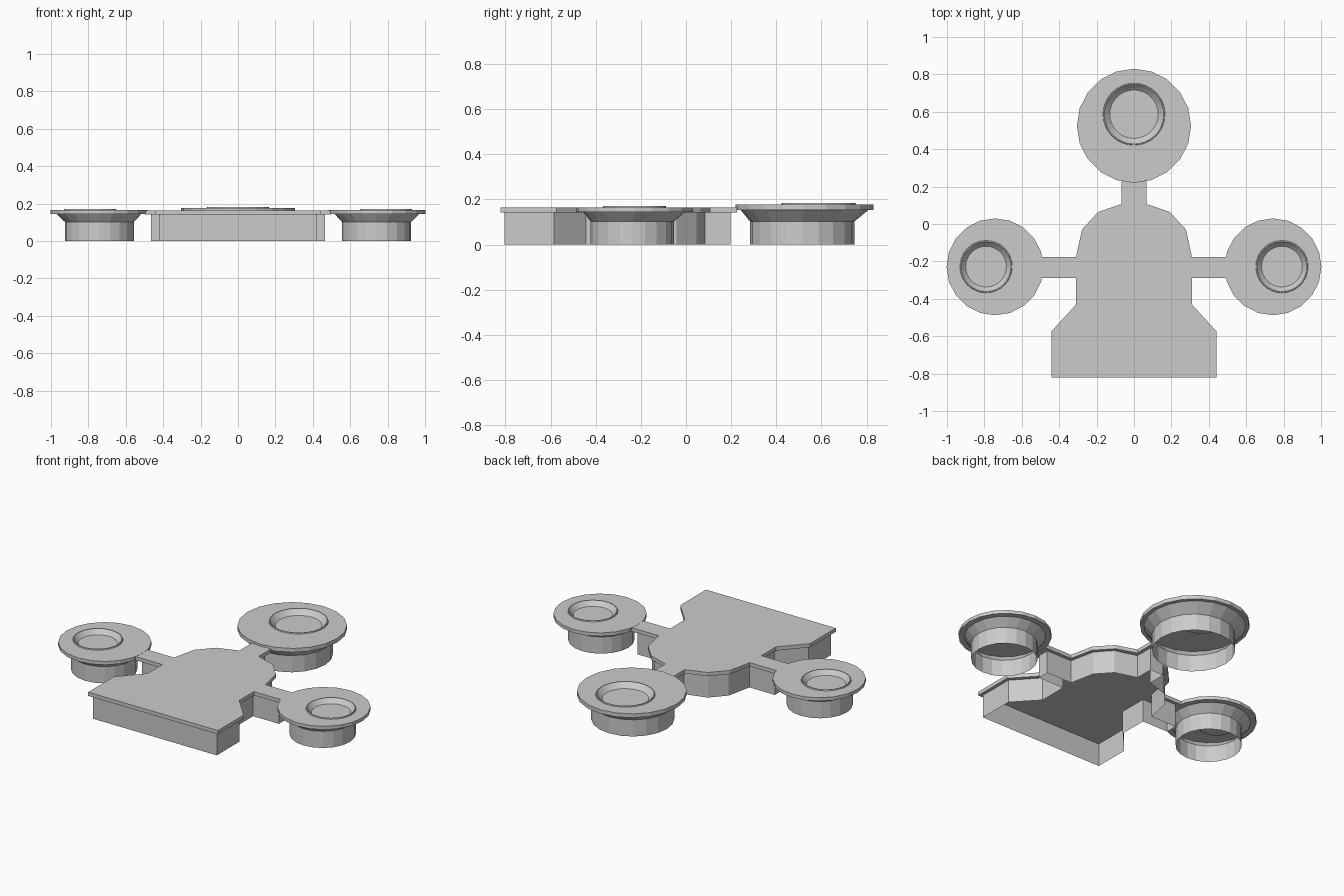
import bpy, bmesh, math

if "Cube" in bpy.data.objects:
    bpy.data.objects.remove(bpy.data.objects["Cube"])


def finish(bm, name):
    bmesh.ops.recalc_face_normals(bm, faces=bm.faces)
    me = bpy.data.meshes.new(name)
    bm.to_mesh(me)
    bm.free()
    ob = bpy.data.objects.new(name, me)
    bpy.context.collection.objects.link(ob)
    return ob


def ring(bm, c, r, z, n):
    # ring of vertices with one corner pointing to +y
    return [bm.verts.new((c[0] + r * math.sin(2 * math.pi * i / n),
                          c[1] + r * math.cos(2 * math.pi * i / n), z)) for i in range(n)]


def loft(bm, rings):
    for a, b in zip(rings, rings[1:]):
        for i in range(len(a)):
            j = (i + 1) % len(a)
            bm.faces.new((a[i], a[j], b[j], b[i]))


def loop_edges(bm, vs):
    return [bm.edges.get((v, vs[i - 1])) for i, v in enumerate(vs)]


def mirrored(half):
    return half + [(-x, y) for x, y in reversed(half)]


def prism(name, outline, z0, z1, capped):
    # straight-sided part from an outline, capped or left as open walls
    bm = bmesh.new()
    low = [bm.verts.new((x, y, z0)) for x, y in outline]
    high = [bm.verts.new((x, y, z1)) for x, y in outline]
    loft(bm, [low, high])
    if capped:
        bm.faces.new(high)
        bm.faces.new(low)
    return finish(bm, name)


def drum(name, c, r, wall_c, wall_r, cone_r, bowl_c, bowl_r, floor_r, z0, z1):
    # flat rim plate with an off-centre bowl sunk into its top
    bm = bmesh.new()
    low, high = ring(bm, c, r, z0, 20), ring(bm, c, r, z1, 20)
    loft(bm, [low, high])
    bm.faces.new(low)
    profile = [(bowl_r, z1), (bowl_r - .002, z1 + .006), (bowl_r - .007, z1 + .006),
               ((bowl_r + floor_r) / 2 - .004, z1 - .014), (floor_r, z1 - .030)]
    bowl = [ring(bm, bowl_c, pr, pz, 32) for pr, pz in profile]
    loft(bm, bowl)
    bm.faces.new(bowl[-1])
    bmesh.ops.triangle_fill(bm, use_beauty=True, normal=(0, 0, 1),
                            edges=loop_edges(bm, high) + loop_edges(bm, bowl[0]))
    finish(bm, name + "_plate")
    # flared, open-bottomed shell under the plate
    bm = bmesh.new()
    loft(bm, [ring(bm, wall_c, wall_r, 0, 20), ring(bm, wall_c, wall_r, .102, 20),
              ring(bm, c, cone_r, z0, 20)])
    finish(bm, name + "_shell")


# central deck with three arms
deck = mirrored([(.44, -.822), (.44, -.573), (.31, -.43), (.31, -.288), (.497, -.288),
                 (.497, -.176), (.31, -.176), (.278, -.03), (.192, .064), (.066, .107),
                 (.066, .226)])
prism("deck", deck, .141, .164, True)

# inset open walls under the deck
walls = mirrored([(.42, -.805), (.42, -.585), (.29, -.443), (.29, -.268), (.465, -.268),
                  (.465, -.196), (.292, -.196), (.26, -.042), (.18, .046), (.046, .085),
                  (.046, .197)])
prism("deck_walls", walls, 0, .141, False)

# large rear drum
drum("rear_drum", (0, .525), .305, (0, .515), .231, .283, (0, .587), .166, .123, .153, .177)

# two small side drums
for side, s in (("left", -1), ("right", 1)):
    drum(side + "_drum", (.743 * s, -.229), .259, (.741 * s, -.238), .184, .226,
         (.791 * s, -.228), .140, .100, .144, .165)
